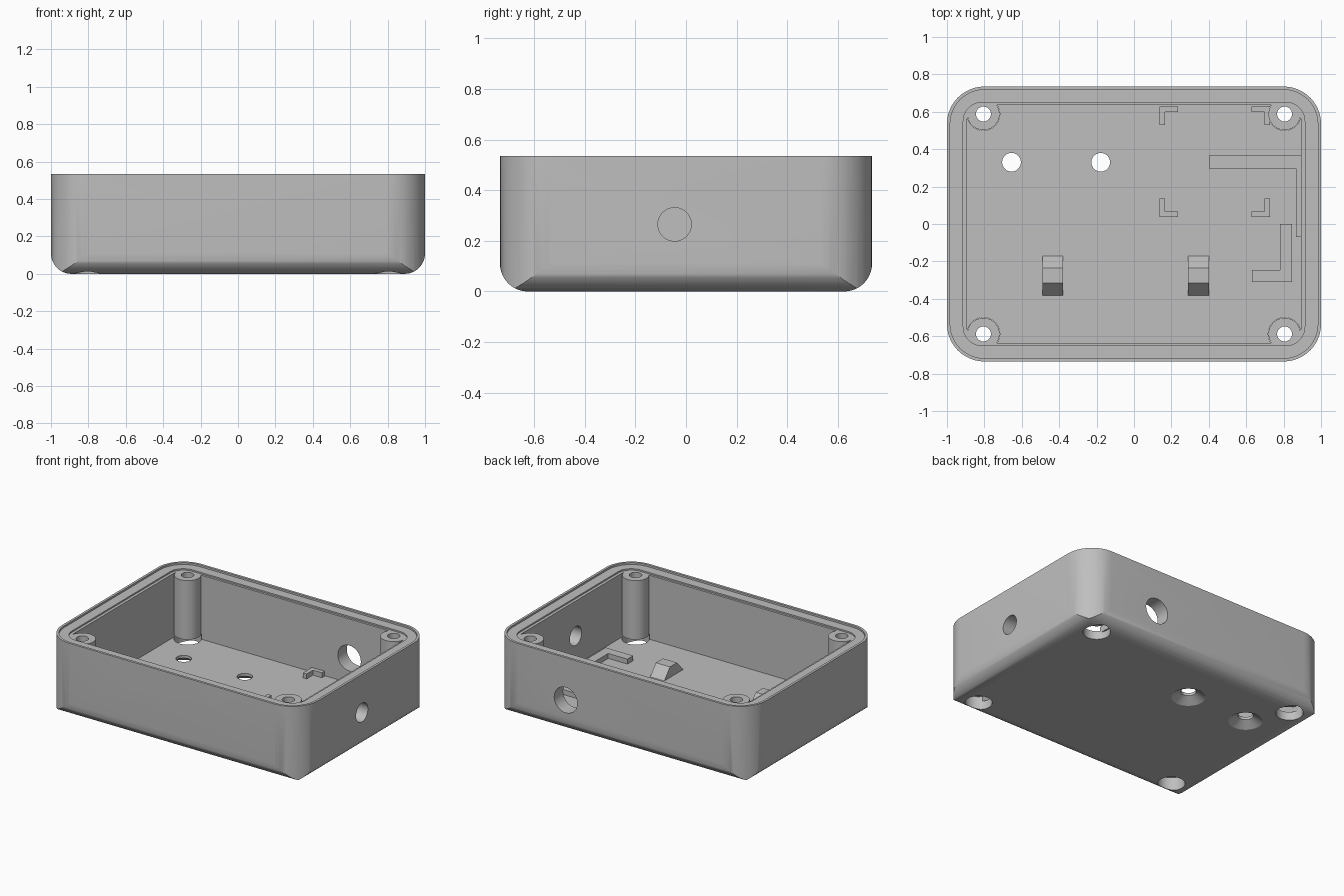
import bpy, bmesh, math
from mathutils import Matrix

if "Cube" in bpy.data.objects:
    bpy.data.objects.remove(bpy.data.objects["Cube"], do_unlink=True)

plastic = bpy.data.materials.new("grey_plastic")
plastic.use_nodes = True
GREY = (0.52, 0.52, 0.52, 1)
plastic.diffuse_color = GREY
plastic.node_tree.nodes["Principled BSDF"].inputs["Base Color"].default_value = GREY


def finish(bm, name):
    bmesh.ops.recalc_face_normals(bm, faces=bm.faces)
    mesh = bpy.data.meshes.new(name)
    bm.to_mesh(mesh)
    bm.free()
    mesh.materials.append(plastic)
    obj = bpy.data.objects.new(name, mesh)
    bpy.context.collection.objects.link(obj)
    return obj


def block(name, x0, x1, y0, y1, z0, z1, corner=0, bottom=0):
    """Box with optional rounded upright edges or rounded bottom edges."""
    bm = bmesh.new()
    bmesh.ops.create_cube(bm, size=1)
    for v in bm.verts:
        v.co = (x1 if v.co.x > 0 else x0, y1 if v.co.y > 0 else y0, z1 if v.co.z > 0 else z0)
    if corner:
        edges = [e for e in bm.edges if abs(e.verts[0].co.z - e.verts[1].co.z) > 1e-4]
    else:
        edges = [e for e in bm.edges if all(v.co.z == z0 for v in e.verts)]
    radius = corner or bottom
    if radius:
        bmesh.ops.bevel(bm, geom=edges, offset=radius, segments=12, profile=0.5, affect='EDGES')
    return finish(bm, name)


def slab(name, hx, hy, z0, z1, corner):
    return block(name, -hx, hx, -hy, hy, z0, z1, corner=corner)


def rod(name, loc, r, depth, axis='Z', r2=None):
    """Cylinder or cone centred at loc along an axis."""
    bm = bmesh.new()
    turn = {'X': Matrix.Rotation(math.pi / 2, 4, 'Y'),
            'Y': Matrix.Rotation(math.pi / 2, 4, 'X'), 'Z': Matrix()}[axis]
    bmesh.ops.create_cone(bm, cap_ends=True, segments=48, radius1=r,
                          radius2=r if r2 is None else r2, depth=depth,
                          matrix=Matrix.Translation(loc) @ turn)
    return finish(bm, name)


def combine(target, tool, operation):
    mod = target.modifiers.new("combine", 'BOOLEAN')
    mod.operation, mod.solver, mod.object = operation, 'EXACT', tool
    bpy.context.view_layer.objects.active = target
    bpy.ops.object.modifier_apply(modifier=mod.name)
    bpy.data.objects.remove(tool, do_unlink=True)


TOP, STEP, LEDGE, FLOOR = 0.535, 0.522, 0.512, 0.06

# Outer shell: rounded upright corners, mitred rounding along the bottom edges
shell = block("enclosure_shell", -1, 1, -0.735, 0.735, 0, TOP, bottom=0.11)
combine(shell, slab("upright_corners", 1, 0.735, -0.1, TOP + 0.1, 0.2), 'INTERSECT')

# Stepped rim and main cavity
for hx, hy, z, corner in ((0.983, 0.718, STEP, 0.183), (0.913, 0.65, LEDGE, 0.1),
                          (0.893, 0.635, FLOOR, 0.085)):
    combine(shell, slab("cavity", hx, hy, z, 1, corner), 'DIFFERENCE')

# Screw posts with through holes and wide recesses from below
corners = [(sx * 0.805, sy * 0.588) for sx in (-1, 1) for sy in (-1, 1)]
for x, y in corners:
    combine(shell, rod("post", (x, y, (LEDGE + 0.03) / 2), 0.086, LEDGE - 0.03), 'UNION')
for x, y in corners:
    combine(shell, rod("recess", (x, y, 0.02), 0.0875, 0.15), 'DIFFERENCE')
    combine(shell, rod("screw_hole", (x, y, 0.3), 0.04, 1), 'DIFFERENCE')

# Floor holes, countersunk underneath
for x in (-0.655, -0.178):
    combine(shell, rod("floor_hole", (x, 0.33, 0), 0.05, 0.3), 'DIFFERENCE')
    combine(shell, rod("countersink", (x, 0.33, 0.015), 0.125, 0.05, r2=0.05), 'DIFFERENCE')

# Cable and socket holes in the walls
combine(shell, rod("side_hole", (0.95, -0.045, 0.265), 0.066, 0.3, 'X'), 'DIFFERENCE')
combine(shell, rod("back_hole", (0.425, 0.7, 0.235), 0.09, 0.3, 'Y'), 'DIFFERENCE')

bpy.context.view_layer.objects.active = shell
shell.select_set(True)
bpy.ops.object.shade_smooth_by_angle(angle=math.radians(30))
shell.select_set(False)


def rib(name, x0, x1, y0, y1):
    return block(name, x0, x1, y0, y1, FLOOR - 0.01, FLOOR + 0.035)


# Four corner brackets locating a square board
cx, cy, half = 0.432, 0.333, 0.296
for sx in (-1, 1):
    for sy in (-1, 1):
        xo, yo = cx + sx * half, cy + sy * half
        xs, ys = sorted((xo, xo - sx * 0.1)), sorted((yo, yo - sy * 0.1))
        xt, yt = sorted((xo, xo - sx * 0.03)), sorted((yo, yo - sy * 0.03))
        bracket = rib("board_bracket", *xs, *yt)
        combine(bracket, rib("arm", *xt, *ys), 'UNION')

# Two angled guide ribs
back_guide = rib("back_guide", 0.4, 0.894, 0.297, 0.367)
combine(back_guide, rib("arm", 0.865, 0.894, -0.07, 0.367), 'UNION')
front_guide = rib("front_guide", 0.63, 0.845, -0.31, -0.246)
combine(front_guide, rib("arm", 0.78, 0.845, -0.31, 0), 'UNION')

# Sloped cable cleats
for name, x in (("left_cleat", 0.345), ("right_cleat", -0.435)):
    cleat = block(name, x - 0.055, x + 0.055, -0.385, -0.17, FLOOR - 0.002, FLOOR + 0.075)
    for v in cleat.data.vertices:
        if v.co.z > FLOOR:
            v.co.y = -0.315 if v.co.y < -0.3 else -0.235
